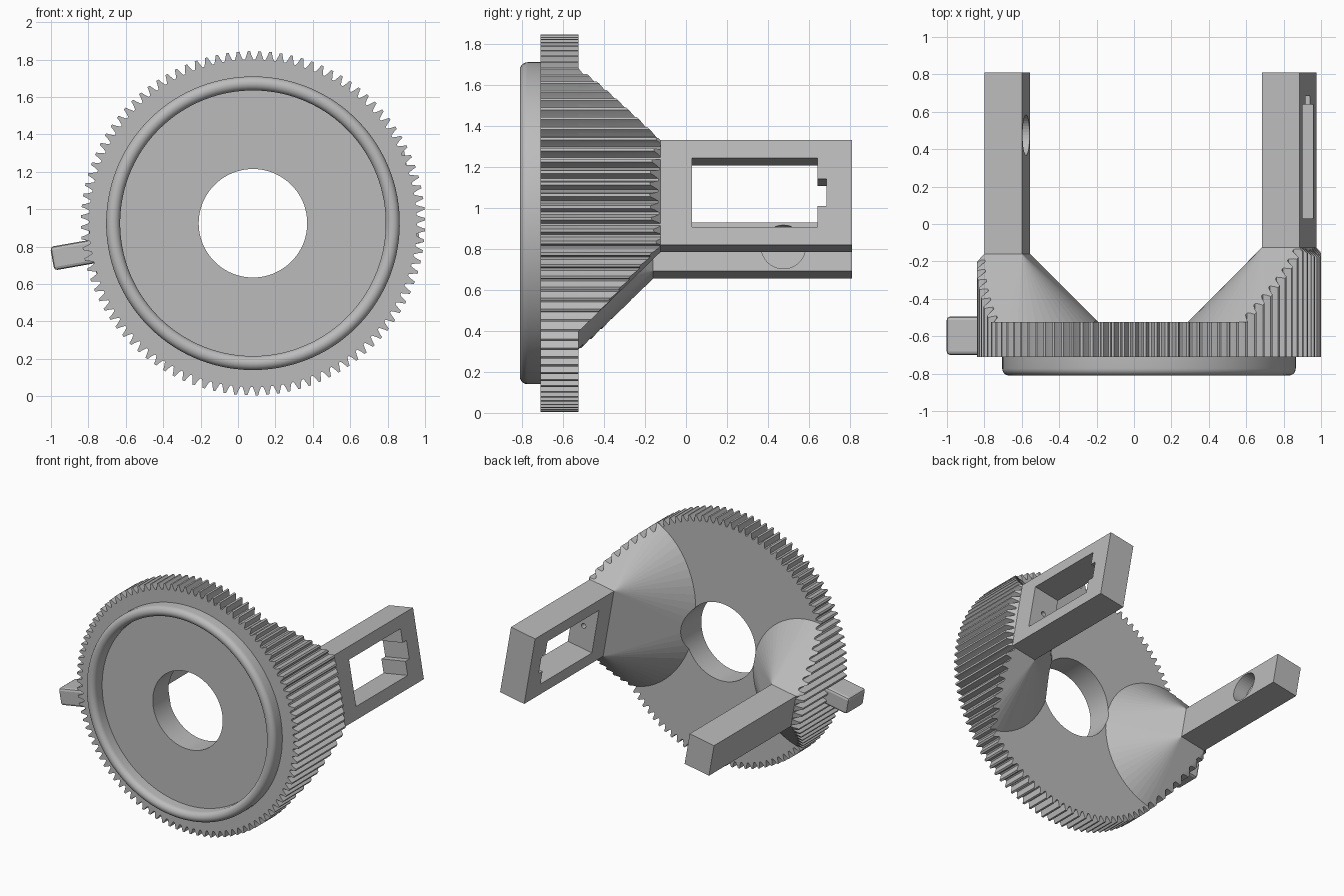
import bpy, bmesh, math
from mathutils import Matrix

cube = bpy.data.objects.get("Cube")
if cube:
    bpy.data.objects.remove(cube, do_unlink=True)

# One plain grey for the whole part
grey = bpy.data.materials.new("plain grey")
grey.use_nodes = True
COLOUR = (0.5, 0.5, 0.5, 1)
grey.diffuse_color = COLOUR
grey.node_tree.nodes["Principled BSDF"].inputs["Base Color"].default_value = COLOUR

# Everything is built around the gear axis (y) and tilted with the arms
FRAME = Matrix.Translation((0.08, 0, 0.925)) @ Matrix.Rotation(math.radians(-10), 4, 'Y')
FRONT, BACK, END = -0.71, -0.525, 0.81
TEETH = 100


def make(name, bm, smooth=False):
    bmesh.ops.recalc_face_normals(bm, faces=bm.faces)
    mesh = bpy.data.meshes.new(name)
    bm.to_mesh(mesh)
    bm.free()
    mesh.materials.append(grey)
    obj = bpy.data.objects.new(name, mesh)
    bpy.context.collection.objects.link(obj)
    obj.matrix_world = FRAME
    if smooth:
        activate(obj)
        bpy.ops.object.shade_smooth_by_angle(angle=math.radians(30))
    return obj


def activate(obj):
    bpy.ops.object.select_all(action='DESELECT')
    obj.select_set(True)
    bpy.context.view_layer.objects.active = obj


def boolean(obj, tool, operation='DIFFERENCE'):
    mod = obj.modifiers.new("cut", 'BOOLEAN')
    mod.operation, mod.object, mod.solver = operation, tool, 'EXACT'
    activate(obj)
    bpy.ops.object.modifier_apply(modifier=mod.name)
    bpy.data.objects.remove(tool, do_unlink=True)


def box(name, x0, x1, y0, y1, height, bevel=0):
    bm = bmesh.new()
    bmesh.ops.create_cube(bm, size=1)
    place = Matrix.Translation(((x0 + x1) / 2, (y0 + y1) / 2, 0))
    bm.transform(place @ Matrix.Diagonal((x1 - x0, y1 - y0, height, 1)))
    if bevel:
        bmesh.ops.bevel(bm, geom=bm.edges[:], offset=bevel, segments=2,
                        profile=0.5, affect='EDGES')
    return make(name, bm)


def rod(name, radius, length, centre, axis):
    bm = bmesh.new()
    bmesh.ops.create_cone(bm, cap_ends=True, segments=40, radius1=radius,
                          radius2=radius, depth=length)
    turn = Matrix.Rotation(math.pi / 2, 4, 'Y' if axis == 'X' else 'X')
    bm.transform(Matrix.Translation(centre) @ turn)
    return make(name, bm)


def gear(name, y0, y1):
    # Toothed outline and central hole joined by quads
    tooth = [(0, 0.876), (0.2, 0.876), (0.38, 0.9), (0.48, 0.92), (0.72, 0.92), (0.82, 0.9)]
    bm = bmesh.new()
    rings = []
    for i in range(TEETH):
        for part, r in tooth:
            a = math.tau * (i + part) / TEETH
            c, s = math.cos(a), math.sin(a)
            rings.append([bm.verts.new((q * c, y, q * s))
                          for q, y in ((r, y0), (r, y1), (0.29, y1), (0.29, y0))])
    for a, b in zip(rings, rings[1:] + rings[:1]):
        for k in range(4):
            n = (k + 1) % 4
            bm.faces.new((a[k], a[n], b[n], b[k]))
    return make(name, bm, True)


gear("toothed_disc", FRONT, BACK)

# Rounded lip on the front of the disc
bm = bmesh.new()
mid, half = 0.7475, 0.0375
section = [(mid + half, FRONT + 0.02)]
section += [(mid + half * math.cos(math.pi * k / 10),
             -0.7725 - half * math.sin(math.pi * k / 10)) for k in range(11)]
section += [(mid - half, FRONT + 0.02)]
verts = [bm.verts.new((r, y, 0)) for r, y in section]
edges = [bm.edges.new((a, b)) for a, b in zip(verts, verts[1:] + verts[:1])]
bmesh.ops.spin(bm, geom=verts + edges, cent=(0, 0, 0), axis=(0, 1, 0),
               angle=math.tau, steps=128, use_merge=True)
bmesh.ops.remove_doubles(bm, verts=bm.verts, dist=1e-4)
make("front_lip", bm, True)


def arm(side, x0, x1, height, start, spread_x, spread_z):
    # Flared foot: hull from an oval to the arm's end, trimmed to the gear outline
    bm = bmesh.new()
    cx = (x0 + x1) / 2
    for k in range(64):
        a = math.tau * k / 64
        bm.verts.new((cx + spread_x * math.cos(a), BACK, spread_z * math.sin(a)))
    for x in (x0, x1):
        for z in (-height / 2, height / 2):
            bm.verts.new((x, start, z))
    bmesh.ops.convex_hull(bm, input=bm.verts[:])
    foot = make(side + "_flared_foot", bm)
    boolean(foot, gear("trim", FRONT, 0), 'INTERSECT')
    return box(side + "_arm", x0, x1, start, END, height)


left = arm("left", 0.66, 0.863, 0.52, -0.125, 0.54, 0.667)
right = arm("right", -0.872, -0.667, 0.24, -0.16, 0.488, 0.495)

# Rectangular window with a small notch and screw hole
boolean(left, box("window", 0.5, 1, 0.03, 0.64, 0.34))
boolean(left, box("notch", 0.5, 1, 0.6, 0.685, 0.135))
boolean(left, rod("screw_hole", 0.018, 0.14, (0.76, 0.0, 0), 'Y'))

# Stepped round hole
boolean(right, rod("bore", 0.065, 0.6, (-0.77, 0.475, 0), 'X'))
boolean(right, rod("counterbore", 0.108, 0.2, (-0.67, 0.475, 0), 'X'))

# Small stop tab on the rim
box("stop_tab", -1.09, -0.86, -0.70, -0.495, 0.128, 0.018)
